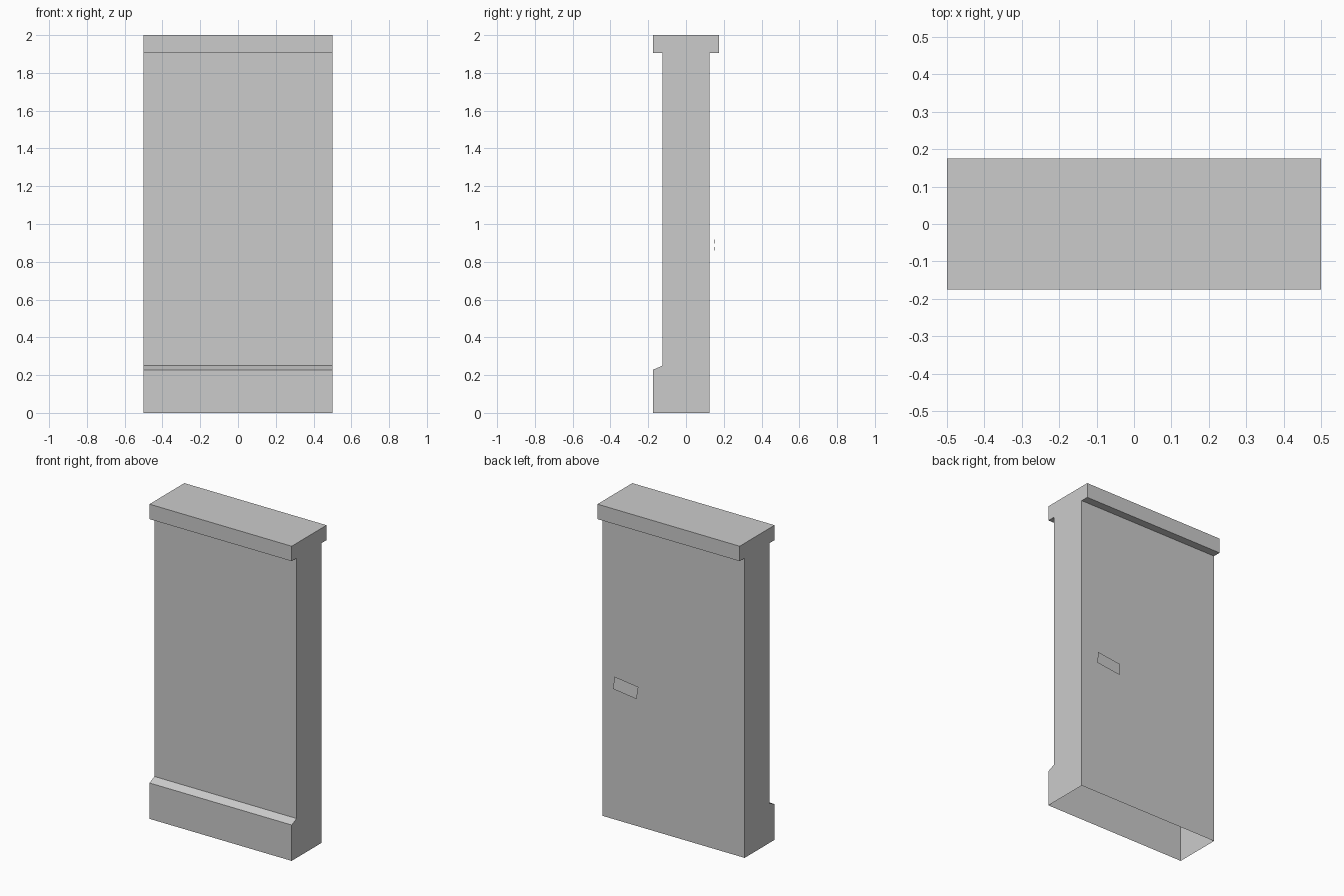
import bpy
import bmesh
from math import radians, sin, cos

if "Cube" in bpy.data.objects:
    bpy.data.objects.remove(bpy.data.objects["Cube"])

HALF_WIDTH = 0.5


def make_object(name, bm):
    mesh = bpy.data.meshes.new(name)
    bm.to_mesh(mesh)
    bm.free()
    obj = bpy.data.objects.new(name, mesh)
    bpy.context.collection.objects.link(obj)
    return obj


# Wall shell: one side profile swept across x, left open underneath
profile = [(0.125, 0.0), (0.125, 1.905), (0.175, 1.905), (0.175, 2.0),
           (-0.175, 2.0), (-0.175, 1.905), (-0.125, 1.905),
           (-0.125, 0.25), (-0.175, 0.228), (-0.175, 0.0)]
bm = bmesh.new()
left = [bm.verts.new((-HALF_WIDTH, y, z)) for y, z in profile]
right = [bm.verts.new((HALF_WIDTH, y, z)) for y, z in profile]
for i in range(len(profile) - 1):
    bm.faces.new((left[i], left[i + 1], right[i + 1], right[i]))
bm.faces.new(left[::-1])
bm.faces.new(right)
bmesh.ops.recalc_face_normals(bm, faces=bm.faces)
# Make sure the top of the cap faces up
top = max(bm.faces, key=lambda f: f.calc_center_median().z)
if top.normal.z < 0:
    bmesh.ops.reverse_faces(bm, faces=bm.faces)
make_object("wall_with_cap_and_plinth", bm)


def notice(name, centre, width, height, roll=0.0, lean=0.0):
    """Thin sheet facing +y; roll turns it in the wall plane, lean tips its foot out."""
    cx, cy, cz = centre
    a = radians(roll)
    bm = bmesh.new()
    verts = []
    for sx, sz in ((-1, -1), (-1, 1), (1, 1), (1, -1)):
        u, v = sx * width / 2, sz * height / 2
        verts.append(bm.verts.new((cx + u * cos(a) - v * sin(a),
                                   cy - v * sin(radians(lean)),
                                   cz + u * sin(a) + v * cos(a))))
    bm.faces.new(verts)
    return make_object(name, bm)


# Paper sheets on the back face
notice("poster_top", (0.147, 0.126, 1.58), 0.506, 0.224)
notice("poster_middle", (-0.197, 0.126, 1.223), 0.31, 0.14)
notice("poster_bottom", (-0.102, 0.126, 0.51), 0.411, 0.212, roll=-5.2)
notice("loose_slip", (0.318, 0.152, 0.872), 0.168, 0.078, roll=7, lean=4)
